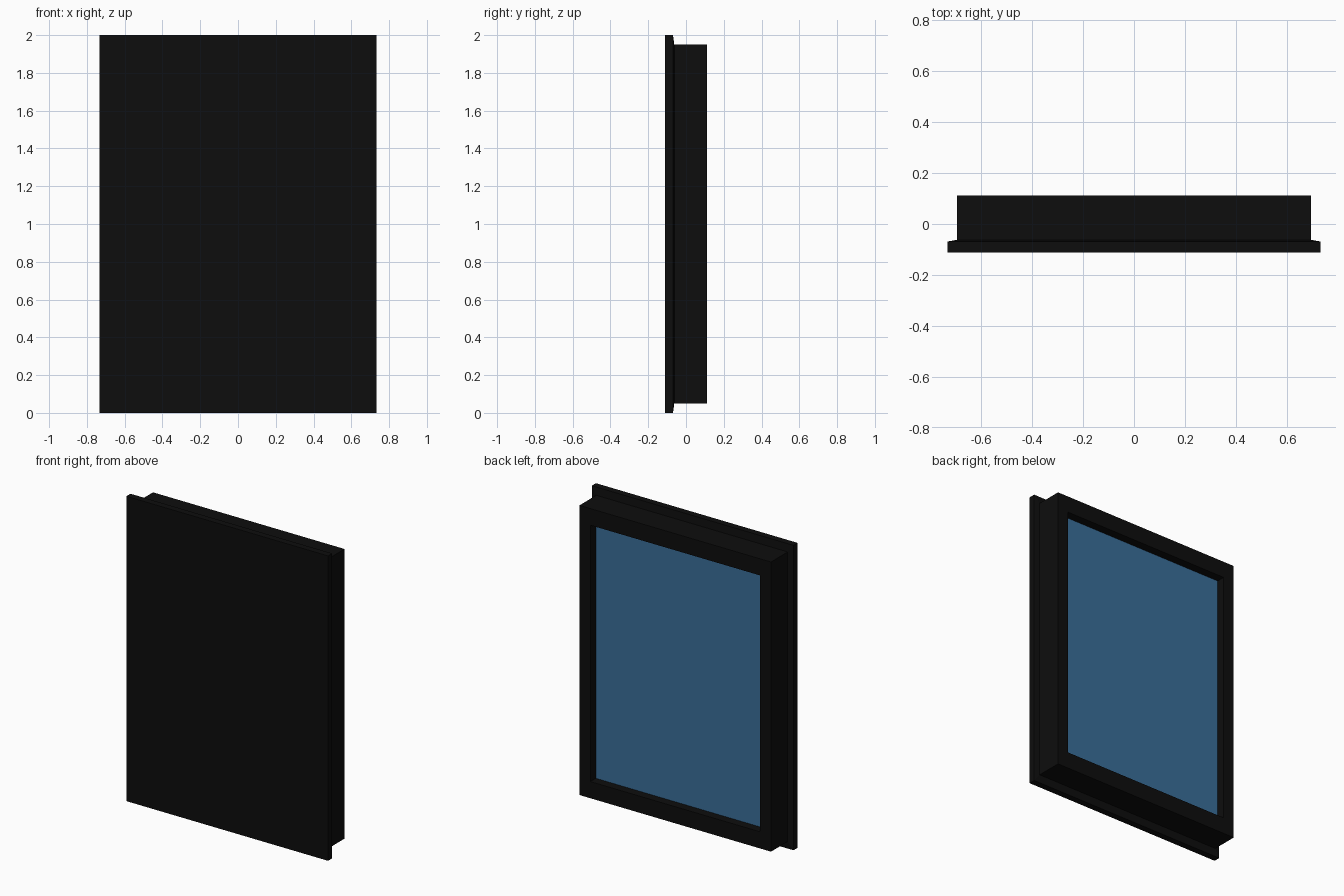
import bpy
import bmesh

cube = bpy.data.objects.get("Cube")
if cube:
    bpy.data.objects.remove(cube, do_unlink=True)

HALF_W, HALF_H = 0.732, 1.0
FRONT, BACK, GLASS_Y = -0.112, 0.112, 0.055


def make_material(name, rgb):
    mat = bpy.data.materials.new(name)
    mat.use_nodes = True
    color = (*rgb, 1.0)
    mat.diffuse_color = color
    mat.node_tree.nodes["Principled BSDF"].inputs["Base Color"].default_value = color
    return mat


def loft_rings(name, rings, mat):
    """Closed solid through rectangular rings given as (side inset, top inset, y)."""
    bm = bmesh.new()
    loops = []
    for dx, dz, y in rings:
        w, h = HALF_W - dx, HALF_H - dz
        corners = ((-w, -h), (w, -h), (w, h), (-w, h))
        loops.append([bm.verts.new((x, y, z + HALF_H)) for x, z in corners])
    for a, b in zip(loops, loops[1:]):
        for i in range(4):
            j = (i + 1) % 4
            bm.faces.new((a[i], a[j], b[j], b[i]))
    bm.faces.new(loops[0])
    bm.faces.new(loops[-1])
    bmesh.ops.recalc_face_normals(bm, faces=bm.faces)
    mesh = bpy.data.meshes.new(name)
    bm.to_mesh(mesh)
    bm.free()
    mesh.materials.append(mat)
    obj = bpy.data.objects.new(name, mesh)
    bpy.context.collection.objects.link(obj)
    return obj


black = make_material("matte black", (0.004, 0.004, 0.004))
blue = make_material("glass blue", (0.042, 0.155, 0.32))

# Front flange, deep body and the recess in the back
loft_rings("frame", [
    (0, 0, FRONT),
    (0, 0, -0.069),
    (0.037, 0.05, -0.062),
    (0.037, 0.05, BACK),
    (0.116, 0.159, BACK),
    (0.116, 0.159, GLASS_Y - 0.006),
], black)

# Pane set into the recess
loft_rings("glass_pane", [
    (0.116, 0.159, GLASS_Y - 0.006),
    (0.116, 0.159, GLASS_Y),
], blue)
